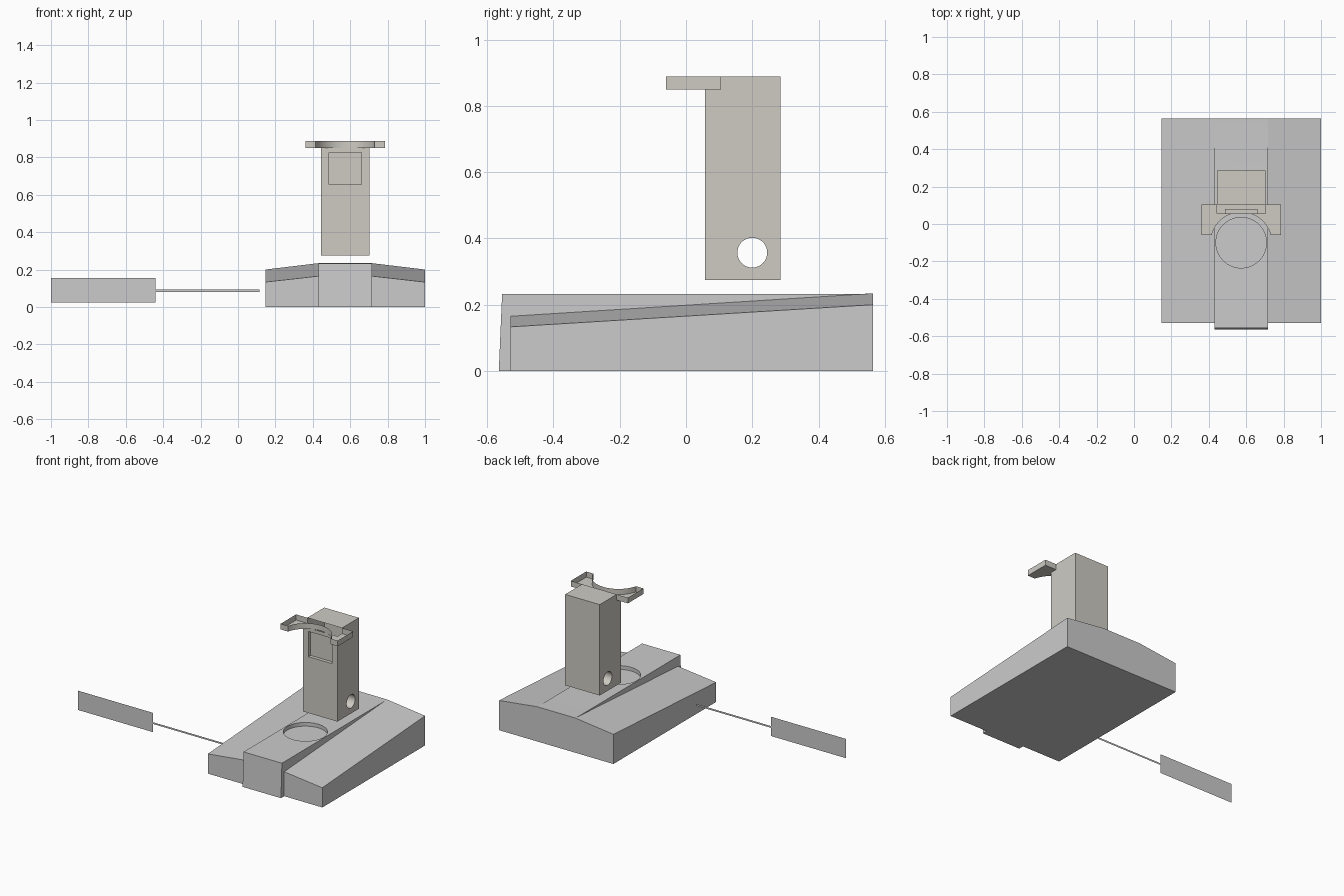
import bpy, bmesh
from math import sin, cos, acos, asin, pi, radians
from mathutils import Matrix, Vector

if "Cube" in bpy.data.objects:
    bpy.data.objects.remove(bpy.data.objects["Cube"])

CX = 0.573           # centre line of the stand
DISH_Y = -0.10       # centre of the round recess

beige = bpy.data.materials.new("beige")
beige.diffuse_color = (0.62, 0.60, 0.55, 1)
beige.use_nodes = True
beige.node_tree.nodes["Principled BSDF"].inputs["Base Color"].default_value = beige.diffuse_color


def finish(name, bm, mat=None, recalc=True):
    if recalc:
        bmesh.ops.recalc_face_normals(bm, faces=bm.faces)
    me = bpy.data.meshes.new(name)
    bm.to_mesh(me)
    bm.free()
    ob = bpy.data.objects.new(name, me)
    bpy.context.collection.objects.link(ob)
    if mat:
        me.materials.append(mat)
    return ob


def loft(name, a, b, mat=None):
    """Closed solid between two matching outlines."""
    bm = bmesh.new()
    va = [bm.verts.new(p) for p in a]
    vb = [bm.verts.new(p) for p in b]
    bm.faces.new(va)
    bm.faces.new(vb)
    n = len(a)
    for i in range(n):
        bm.faces.new((va[i], va[(i + 1) % n], vb[(i + 1) % n], vb[i]))
    return finish(name, bm, mat)


def side_profile(name, prof, x0, x1, mat=None):
    return loft(name, [(x0, y, z) for y, z in prof], [(x1, y, z) for y, z in prof], mat)


def cylinder(name, loc, r, depth, axis):
    bm = bmesh.new()
    bmesh.ops.create_cone(bm, cap_ends=True, segments=64, radius1=r, radius2=r, depth=depth)
    rot = Matrix.Rotation(pi / 2, 4, 'Y') if axis == 'X' else Matrix()
    bmesh.ops.transform(bm, matrix=Matrix.Translation(loc) @ rot, verts=bm.verts)
    return finish(name, bm)


def cut(ob, cutters):
    """Subtract the cutters and bake the result."""
    for c in cutters:
        m = ob.modifiers.new("cut", 'BOOLEAN')
        m.operation, m.solver, m.object = 'DIFFERENCE', 'EXACT', c
    dg = bpy.context.evaluated_depsgraph_get()
    me = bpy.data.meshes.new_from_object(ob.evaluated_get(dg))
    ob.modifiers.clear()
    ob.data = me
    for c in cutters:
        bpy.data.objects.remove(c)


def smooth(ob):
    bpy.ops.object.select_all(action='DESELECT')
    ob.select_set(True)
    bpy.context.view_layer.objects.active = ob
    bpy.ops.object.shade_smooth_by_angle(angle=radians(30))


# Base: two sloping wings either side of a level spine
def wing_section(s, y, z_in, z_out):
    xi, xo = CX + s * 0.143, CX + s * 0.427
    return [(xi, y, 0), (xo, y, 0), (xo, y, z_out), (xi, y, z_in)]


for s, side in ((-1, "left"), (1, "right")):
    loft("base_wing_" + side,
         wing_section(s, -0.53, 0.165, 0.133),
         wing_section(s, 0.565, 0.234, 0.2))

spine = side_profile("base_spine",
                     [(-0.565, 0), (0.565, 0), (0.565, 0.234), (0.515, 0.232), (-0.555, 0.232)],
                     CX - 0.143, CX + 0.143)
cut(spine, [cylinder("dish_cutter", (CX, DISH_Y, 0.257), 0.135, 0.10, 'Z')])
smooth(spine)

# Post: notched at the top front, with a cross hole and a square front recess
post = side_profile("post",
                    [(0.057, 0.275), (0.285, 0.275), (0.285, 0.888),
                     (0.105, 0.888), (0.105, 0.85), (0.057, 0.85)],
                    CX - 0.129, CX + 0.129, beige)
window = side_profile("window_cutter",
                      [(0.0, 0.655), (0.08, 0.655), (0.08, 0.825), (0.0, 0.825)],
                      CX - 0.087, CX + 0.087)
cut(post, [cylinder("hole_cutter", (CX, 0.20, 0.357), 0.045, 1, 'X'), window])

# The post is open where the cradle joins it
bm = bmesh.new()
bm.from_mesh(post.data)
notch = [f for f in bm.faces
         if all(v.co.z > 0.849 and v.co.y < 0.106 for v in f.verts)]
bmesh.ops.delete(bm, geom=notch, context='FACES')
bm.to_mesh(post.data)
bm.free()
smooth(post)

# Cradle: open-topped forked tray wrapped around an arc
R, Z0, Z1 = 0.163, 0.85, 0.888
a_tip = asin(0.04 / R)            # arc angle at the arm tip
a_post = asin(0.157 / R)          # arc angle at the post front
arc = [a_tip + (a_post - a_tip) * i / 16 for i in range(17)]
arc += [a_post + (pi / 2 - a_post) * i / 4 for i in range(1, 5)]
arc_pts = [(R * cos(a), DISH_Y + R * sin(a)) for a in arc]
bm = bmesh.new()
for s in (-1, 1):
    def P(p, z):
        return bm.verts.new((CX + s * p[0], p[1], z))
    floor = arc_pts[:17] + [(0.129, 0.057), (0.129, 0.105), (0.213, 0.105), (0.213, -0.06)]
    bm.faces.new([P(p, Z0) for p in floor])
    wall = [(0.129, 0.105), (0.213, 0.105), (0.213, -0.06)] + arc_pts
    for p, q in zip(wall, wall[1:]):
        bm.faces.new((P(p, Z0), P(q, Z0), P(q, Z1), P(p, Z1)))
bmesh.ops.remove_doubles(bm, verts=bm.verts, dist=1e-4)
smooth(finish("cradle", bm, beige))


# Flat tag and its pointer strip
def panel(name, x0, x1, z0, z1):
    bm = bmesh.new()
    bm.faces.new([bm.verts.new((x, -0.275, z))
                  for x, z in ((x0, z0), (x1, z0), (x1, z1), (x0, z1))])
    return finish(name, bm, recalc=False)


panel("tag_plate", -1.0, -0.44, 0.025, 0.155)
panel("tag_pointer", -0.44, 0.115, 0.08, 0.092)
